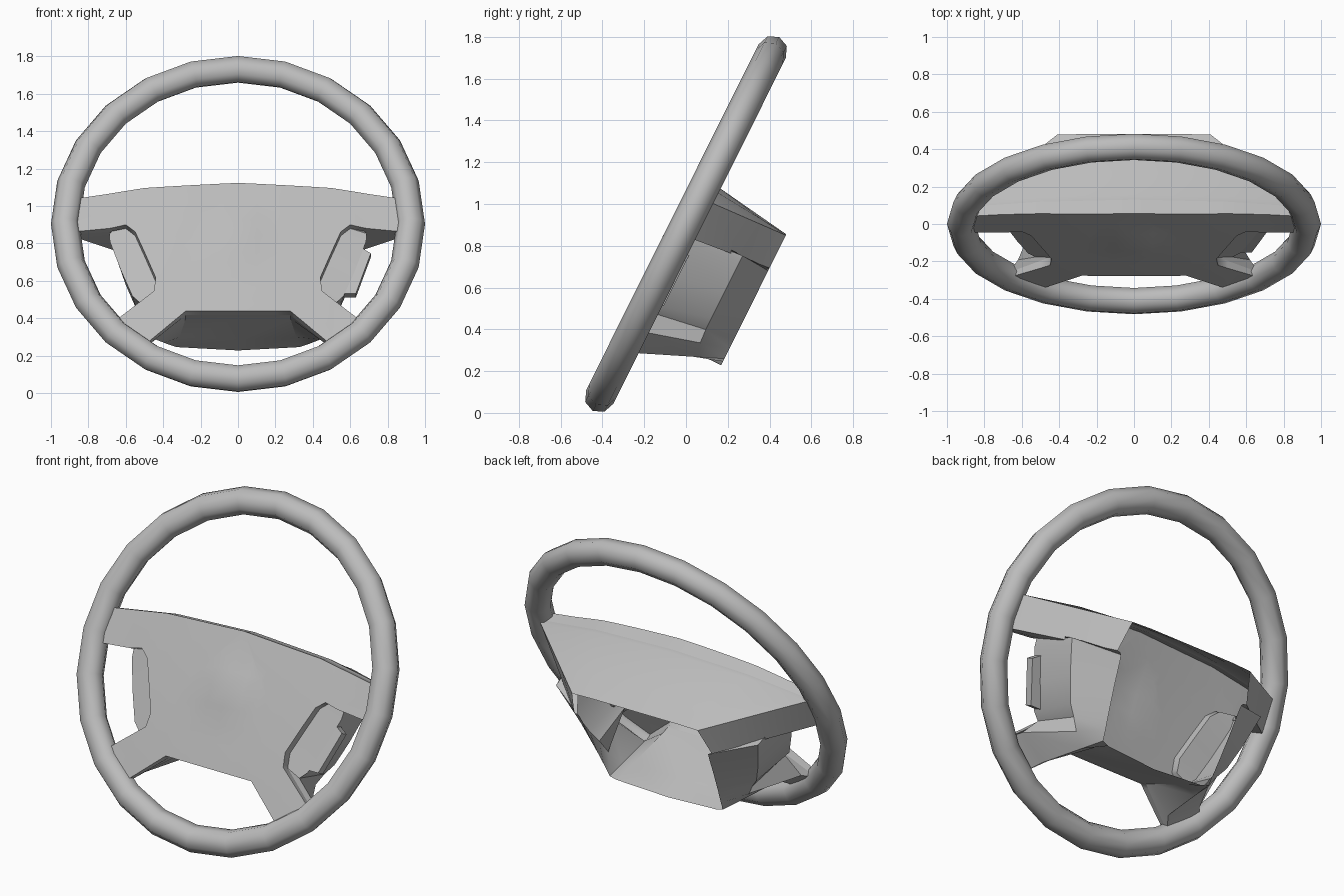
import bpy, bmesh, math
from mathutils import Matrix, Vector

if "Cube" in bpy.data.objects:
    bpy.data.objects.remove(bpy.data.objects["Cube"])

# wheel plane: local x = right, y = up along the wheel, z = towards the driver
TILT = Matrix.Translation((0, 0, 0.904)) @ Matrix.Rotation(math.radians(63.5), 4, 'X')

grey = bpy.data.materials.new("mid_grey")
grey.diffuse_color = (0.5, 0.5, 0.5, 1)
grey.use_nodes = True
grey.node_tree.nodes["Principled BSDF"].inputs["Base Color"].default_value = grey.diffuse_color


def finish(bm, name, angle=35):
    bm.transform(TILT)
    me = bpy.data.meshes.new(name)
    bm.to_mesh(me)
    bm.free()
    ob = bpy.data.objects.new(name, me)
    bpy.context.collection.objects.link(ob)
    me.materials.append(grey)
    bpy.ops.object.select_all(action='DESELECT')
    ob.select_set(True)
    bpy.context.view_layer.objects.active = ob
    bpy.ops.object.shade_smooth_by_angle(angle=math.radians(angle))
    return ob


def loft(bm, rings):
    rows = [[bm.verts.new(p) for p in r] for r in rings]
    n = len(rows[0])
    for a, b in zip(rows, rows[1:]):
        for i in range(n):
            j = (i + 1) % n
            bm.faces.new((a[i], b[i], b[j], a[j]))


def mirrored(half):
    # full loop from a right half that starts and ends on the centre line
    return half + [(-p[0], *p[1:]) for p in half[-2:0:-1]]


def at(pts, w):
    return [(x, y, w) for x, y in pts]


def edge_depth(y):
    # the top edge of the cover rolls further back than the rest
    return -0.035 if y > 0.08 else -0.01


# rim: 24 segments, 8-sided tube
bm = bmesh.new()
R, r = 0.924, 0.076
rings = []
for i in range(25):
    a = math.tau * i / 24
    rings.append([((R + r * math.cos(b)) * math.cos(a), (R + r * math.cos(b)) * math.sin(a),
                   0.073 * math.sin(b)) for b in [math.tau * k / 8 for k in range(8)]])
loft(bm, rings)
bmesh.ops.remove_doubles(bm, verts=bm.verts[:], dist=1e-4)
bmesh.ops.recalc_face_normals(bm, faces=bm.faces[:])
finish(bm, "rim", 60)

# right half outlines of the hub: front edge, shoulder and open back edge
front = [(0, .222), (.5, .197), (.9, .135), (.9, -.06), (.68, -.04), (.6, -.022), (.55, -.065),
         (.495, -.2), (.44, -.34), (.45, -.42), (.67, -.60), (.5, -.735), (.28, -.54), (0, -.54)]
shoulder = [(0, .227), (.5, .203), (.87, .145), (.87, -.05)] + front[4:10] + \
           [(.62, -.55), (.44, -.66), (.28, -.535), (0, -.535)]
back = [(0, .17), (.28, .17), (.41, .165), (.45, -.01), (.43, -.015), (.42, -.025), (.415, -.06),
        (.405, -.18), (.39, -.32), (.38, -.40), (.375, -.44), (.37, -.495), (.33, -.51), (0, -.53)]
# side pads fill the openings: they bulge outwards, then run straight back
pad_out = [(.69, -.012), (.685, -.09), (.625, -.265), (.565, -.415), (.525, -.455)]
pad_back = [(.66, -.015), (.65, -.05), (.60, -.21), (.545, -.35), (.50, -.41)]

# front cover with four spokes, rolled edge and a shallow central dome
bm = bmesh.new()
face = bm.faces.new([bm.verts.new(p) for p in reversed(at(mirrored(front), 0))])
bmesh.ops.inset_region(bm, faces=[face], thickness=0.04, use_boundary=True, use_even_offset=True)
edge = {v for e in bm.edges if e.is_boundary for v in e.verts}
bmesh.ops.triangulate(bm, faces=[f for f in bm.faces if not any(v in edge for v in f.verts)])
for axis, cuts in ((0, range(-7, 8)), (1, range(-6, 2))):
    for c in cuts:
        co, no = [0, 0, 0], [0, 0, 0]
        co[axis], no[axis] = c * 0.1, 1
        bmesh.ops.bisect_plane(bm, geom=bm.verts[:] + bm.edges[:] + bm.faces[:],
                               plane_co=co, plane_no=no, dist=1e-4)
outer = {v for e in bm.edges if e.is_boundary for v in e.verts}
for v in bm.verts:
    d = math.hypot(v.co.x, v.co.y + 0.1)
    if v in outer:
        v.co.z = edge_depth(v.co.y)
    else:
        v.co.z = 0.052 - 0.03 * min(1, (d / 0.8) ** 2) + 0.022 * max(0, 1 - (d / 0.17) ** 2)
bmesh.ops.recalc_face_normals(bm, faces=bm.faces[:])
if sum(f.normal.z for f in bm.faces) < 0:
    bmesh.ops.reverse_faces(bm, faces=bm.faces[:])
finish(bm, "hub_cover", 65)

# hub walls with the two side pads, tapering to the open back
s, b = at(shoulder, -.06), at(back, -.452)
t = [tuple(Vector(p).lerp(Vector(q), 0.65)) for p, q in zip(s, b)]
s[5:10] = at(pad_out, -.03)
t[5:10] = at(pad_back, -.31)
f = [(x, y, edge_depth(y)) for x, y in front]
bm = bmesh.new()
loft(bm, [mirrored(ring) for ring in (f, s, t, b)])
bmesh.ops.recalc_face_normals(bm, faces=bm.faces[:])
finish(bm, "hub_walls_and_side_pads")

# small switch plate on the right pad
bm = bmesh.new()
plate = [(.62, -.10), (.65, -.12), (.71, -.16), (.63, -.40), (.54, -.40)]
loft(bm, [at(plate, -.03), at(plate, -.08)])
bmesh.ops.holes_fill(bm, edges=bm.edges[:])
bmesh.ops.recalc_face_normals(bm, faces=bm.faces[:])
finish(bm, "switch_plate")
